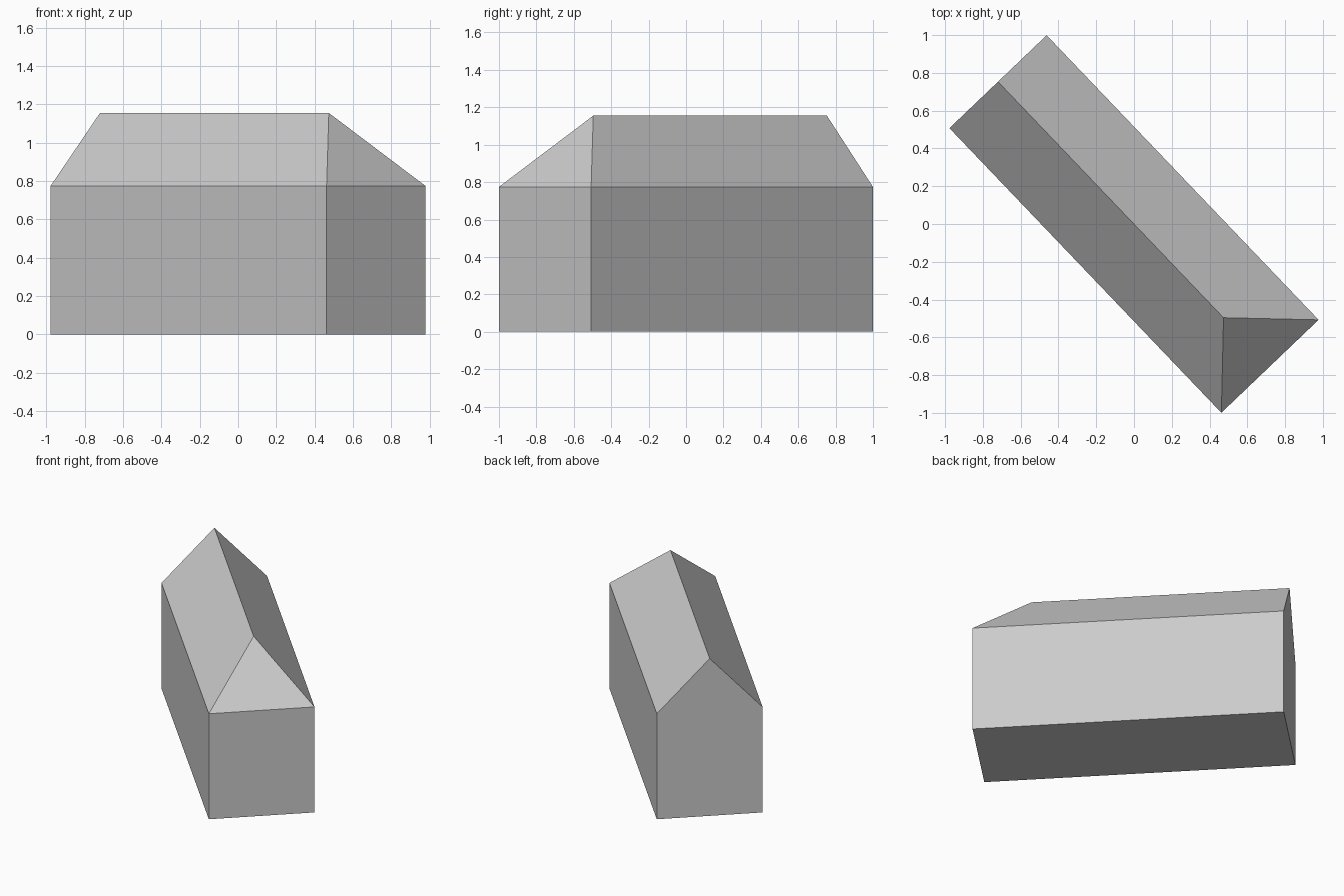
import bpy
import bmesh
from math import radians
from mathutils import Matrix

cube = bpy.data.objects.get("Cube")
if cube:
    bpy.data.objects.remove(cube, do_unlink=True)

LENGTH, WIDTH = 2.084, 0.712
EAVE, RIDGE = 0.775, 1.155
ANGLE = radians(-46.3)

# Single plain grey for walls and roof
grey = bpy.data.materials.new("plain grey")
grey.use_nodes = True
colour = (0.6, 0.6, 0.6, 1)
grey.diffuse_color = colour
grey.node_tree.nodes["Principled BSDF"].inputs["Base Color"].default_value = colour

# Gabled profile at the back end, extruded along the building
half = WIDTH / 2
start = -LENGTH / 2
profile = [(-half, 0), (half, 0), (half, EAVE), (0, RIDGE), (-half, EAVE)]
bm = bmesh.new()
gable = bm.faces.new([bm.verts.new((start, y, z)) for y, z in profile])
extruded = bmesh.ops.extrude_face_region(bm, geom=[gable], use_keep_orig=True)
end_verts = [g for g in extruded["geom"] if isinstance(g, bmesh.types.BMVert)]
bmesh.ops.translate(bm, verts=end_verts, vec=(LENGTH, 0, 0))

# Hip the front end: pull the ridge back and split the end at the eaves
for v in end_verts:
    if v.co.z > EAVE + 0.01:
        v.co.x -= half
eaves = [v for v in end_verts if abs(v.co.z - EAVE) < 0.001]
bmesh.ops.connect_verts(bm, verts=eaves)

# Turn the building diagonally on the ground
bmesh.ops.rotate(bm, verts=bm.verts, matrix=Matrix.Rotation(ANGLE, 3, "Z"))
bmesh.ops.recalc_face_normals(bm, faces=bm.faces)

mesh = bpy.data.meshes.new("house_block")
bm.to_mesh(mesh)
bm.free()
mesh.materials.append(grey)
house = bpy.data.objects.new("house_block", mesh)
bpy.context.collection.objects.link(house)
